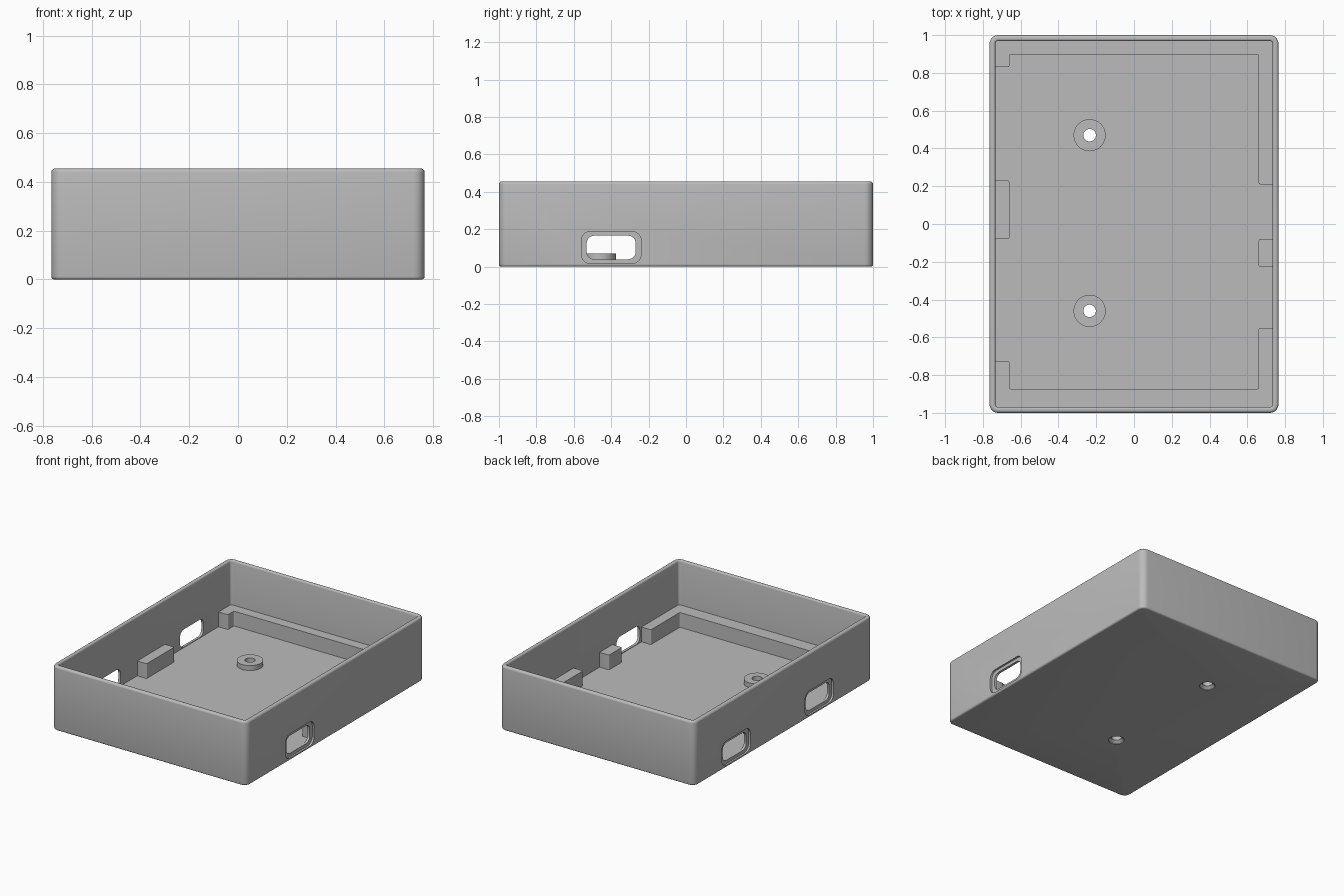
import bpy, bmesh
from math import sin, cos, pi, radians
from mathutils import Matrix

if "Cube" in bpy.data.objects:
    bpy.data.objects.remove(bpy.data.objects["Cube"])

grey = bpy.data.materials.new("light_grey")
grey.use_nodes = True
colour = (0.5, 0.5, 0.5, 1)
grey.diffuse_color = colour
grey.node_tree.nodes["Principled BSDF"].inputs["Base Color"].default_value = colour

HX, HY, H, WALL, FLOOR, LEDGE_TOP = 0.765, 1.0, 0.455, 0.031, 0.035, 0.14


def finish(name, bm):
    bmesh.ops.remove_doubles(bm, verts=bm.verts, dist=1e-5)
    bmesh.ops.recalc_face_normals(bm, faces=bm.faces)
    me = bpy.data.meshes.new(name)
    bm.to_mesh(me)
    bm.free()
    me.materials.append(grey)
    ob = bpy.data.objects.new(name, me)
    bpy.context.collection.objects.link(ob)
    return ob


def rounded(hx, hy, r, z, n=6):
    """Rounded rectangle outline; a circle when hx = hy = r."""
    pts = []
    for k, (sx, sy) in enumerate(((1, 1), (-1, 1), (-1, -1), (1, -1))):
        for i in range(n + 1):
            a = (k + i / n) * pi / 2
            pts.append((sx * (hx - r) + r * cos(a), sy * (hy - r) + r * sin(a), z))
    return pts


def loft(name, outlines, matrix=Matrix(), closed=False):
    """Skin a stack of outlines, capped or joined end to start."""
    bm = bmesh.new()
    rings = [[bm.verts.new(p) for p in o] for o in outlines]
    pairs = list(zip(rings, rings[1:]))
    if closed:
        pairs.append((rings[-1], rings[0]))
    else:
        bm.faces.new(rings[0])
        bm.faces.new(rings[-1])
    for a, b in pairs:
        for i in range(len(a)):
            j = (i + 1) % len(a)
            bm.faces.new((a[i], a[j], b[j], b[i]))
    bmesh.ops.transform(bm, matrix=matrix, verts=bm.verts)
    return finish(name, bm)


def smooth(ob):
    bpy.ops.object.select_all(action='DESELECT')
    ob.select_set(True)
    bpy.context.view_layer.objects.active = ob
    bpy.ops.object.shade_smooth_by_angle(angle=radians(35))


# Tray shell: (inset from the outside, height) profile up the outside, over the rim, down inside
profile = []
for radius, inset, z, start in ((0.012, 0.012, 0.012, -90), (0.015, 0.015, H - 0.015, 0)):
    for i in range(5):
        a = radians(start + 90 * i / 4)
        profile.append((inset - radius * cos(a), z + radius * sin(a)))
for i in range(4):
    a = radians(90 * i / 3)
    profile.append((WALL - 0.01 + 0.01 * sin(a), H - 0.01 + 0.01 * cos(a)))
profile.append((WALL, FLOOR))
tray = loft("tray_shell", [rounded(HX - d, HY - d, 0.046 - d, z) for d, z in profile])

# Port openings with a shallow outer recess
to_side = Matrix(((0, 0, 1, 0), (1, 0, 0, 0), (0, 1, 0, 0), (0, 0, 0, 1)))
cutters = []
for side, y in ((1, -0.4), (-1, -0.4), (-1, 0.53)):
    place = Matrix.Translation((0, y, 0.102)) @ Matrix.Rotation(0 if side > 0 else pi, 4, 'Z') @ to_side
    cutters.append(loft("port_cutter", [
        rounded(0.16, 0.086, 0.05, HX + 0.05),
        rounded(0.16, 0.086, 0.05, HX - 0.014),
        rounded(0.131, 0.063, 0.04, HX - 0.014),
        rounded(0.131, 0.063, 0.04, HX - 0.06)], place))

# Screw bosses and their countersunk holes
for name, y in (("front", -0.46), ("back", 0.47)):
    at = Matrix.Translation((-0.235, y, 0))
    cutters.append(loft("screw_cutter", [
        rounded(r, r, r, z, 10) for r, z in ((0.052, -0.02), (0.052, 0.004), (0.033, 0.02), (0.033, 0.1))], at))
    boss = loft(name + "_screw_boss", [
        rounded(r, r, r, z, 10) for r, z in ((0.085, FLOOR), (0.085, 0.07), (0.033, 0.07), (0.033, FLOOR))],
        at, closed=True)
    smooth(boss)

bpy.context.view_layer.objects.active = tray
for c in cutters:
    c.hide_render = True
    mod = tray.modifiers.new("cut", 'BOOLEAN')
    mod.operation, mod.solver, mod.object = 'DIFFERENCE', 'EXACT', c
    bpy.ops.object.modifier_apply(modifier=mod.name)
    bpy.data.objects.remove(c)
smooth(tray)


def ledge(name, outline):
    """Extrude a plan outline from the floor, softening its upright edges."""
    bm = bmesh.new()
    face = bm.faces.new([bm.verts.new((x, y, FLOOR - 0.005)) for x, y in outline])
    top = bmesh.ops.extrude_face_region(bm, geom=[face])["geom"]
    bmesh.ops.translate(bm, vec=(0, 0, LEDGE_TOP - FLOOR + 0.005),
                        verts=[g for g in top if isinstance(g, bmesh.types.BMVert)])
    upright = [e for e in bm.edges if abs(e.verts[0].co.z - e.verts[1].co.z) > 0.01]
    bmesh.ops.bevel(bm, geom=upright, offset=0.008, segments=3, profile=0.5, affect='EDGES')
    smooth(finish(name, bm))


# Support ledges along both ends, returning a little way along the sides
EX, EY, IX = HX - 0.02, HY - 0.024, 0.66
for name, s, inner, right_end, left_end in (("front_ledge", -1, -0.873, -0.55, -0.725),
                                            ("back_ledge", 1, 0.897, 0.21, 0.83)):
    ledge(name, [(-EX, s * EY), (EX, s * EY), (EX, right_end), (IX, right_end),
                 (IX, inner), (-IX, inner), (-IX, left_end), (-EX, left_end)])

# Support blocks midway along the sides
for name, s, y0, y1 in (("right_side_block", -1, -0.08, 0.23), ("left_side_block", 1, -0.225, -0.08)):
    ledge(name, [(s * IX, y0), (s * EX, y0), (s * EX, y1), (s * IX, y1)])
